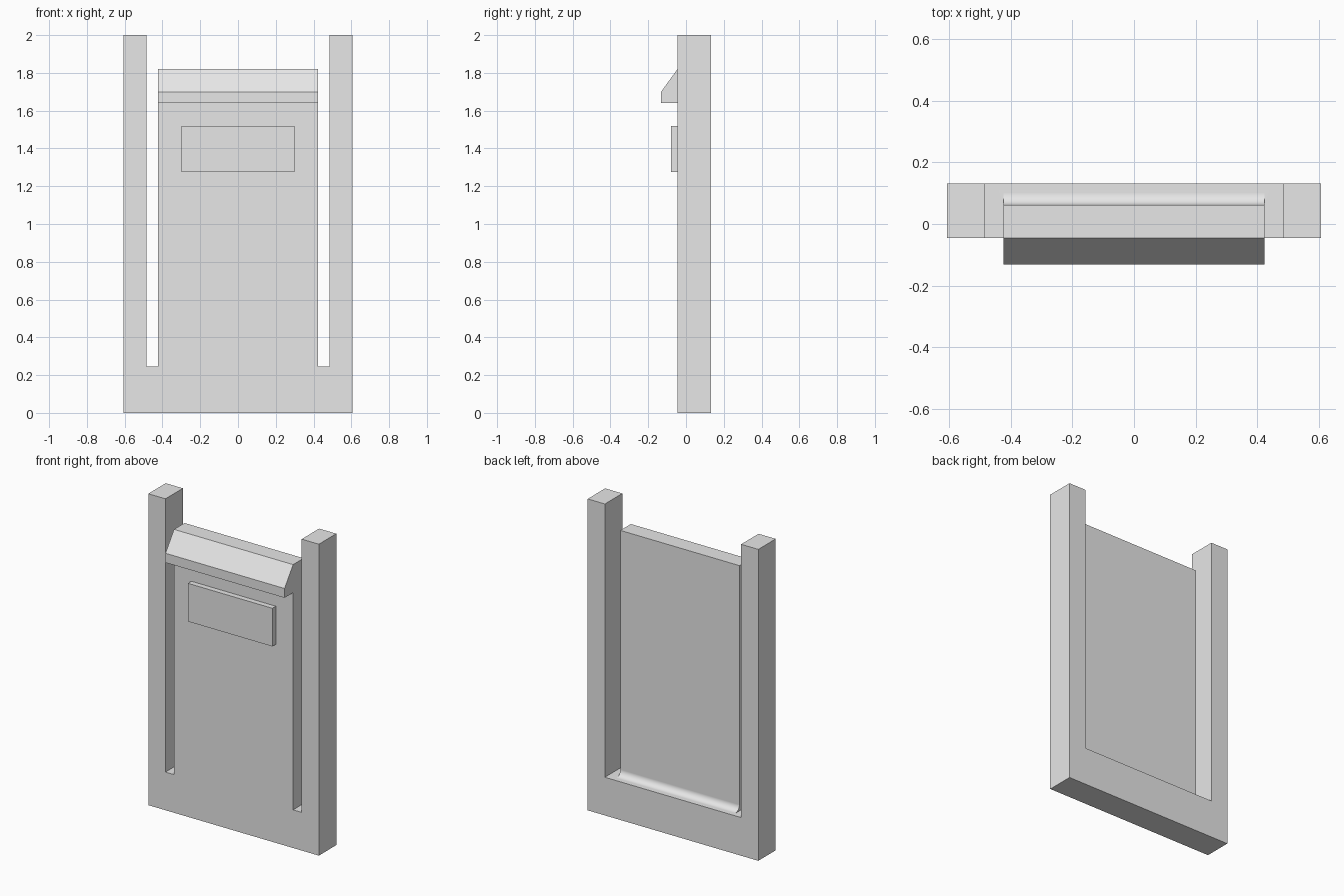
import bpy, bmesh, math
from mathutils import Vector

cube = bpy.data.objects.get("Cube")
if cube:
    bpy.data.objects.remove(cube, do_unlink=True)

GREY = (0.8, 0.8, 0.8, 1.0)
mat = bpy.data.materials.new("plain grey")
mat.use_nodes = True
mat.diffuse_color = GREY
mat.node_tree.nodes["Principled BSDF"].inputs["Base Color"].default_value = GREY

FRONT, BACK = -0.045, 0.132
TONGUE_BACK = 0.062
TONGUE_X, PLATE_X = 0.423, 0.3
SLOT_Z, FILLET = 0.245, 0.04


def prism(name, points, depth):
    """Extrude a closed outline of 3D points along a depth vector."""
    bm = bmesh.new()
    face = bm.faces.new([bm.verts.new(p) for p in points])
    ext = bmesh.ops.extrude_face_region(bm, geom=[face])
    moved = [g for g in ext["geom"] if isinstance(g, bmesh.types.BMVert)]
    bmesh.ops.translate(bm, verts=moved, vec=Vector(depth))
    bmesh.ops.recalc_face_normals(bm, faces=bm.faces)
    mesh = bpy.data.meshes.new(name)
    bm.to_mesh(mesh)
    bm.free()
    mesh.materials.append(mat)
    obj = bpy.data.objects.new(name, mesh)
    bpy.context.collection.objects.link(obj)
    return obj


# U-shaped frame: base bar with two side rails
half = [(0.606, 0), (0.606, 2), (0.484, 2), (0.484, SLOT_Z)]
outline = half + [(-x, z) for x, z in reversed(half)]
body = prism("clip_body", [(x, FRONT, z) for x, z in outline], (0, BACK - FRONT, 0))

# Springy tongue with a hooked tip and a rounded root behind it
side = [(FRONT, 0.1), (FRONT, 1.64), (-0.132, 1.64), (-0.132, 1.7),
        (FRONT, 1.82), (TONGUE_BACK, 1.82)]
for i in range(9):
    a = math.pi / 2 * i / 8
    side.append((TONGUE_BACK + FILLET * (1 - math.cos(a)),
                 SLOT_Z + FILLET * (1 - math.sin(a))))
side.append((TONGUE_BACK + FILLET, 0.1))
tongue = prism("tongue", [(-TONGUE_X, y, z) for y, z in side], (2 * TONGUE_X, 0, 0))

# Raised press plate on the tongue
corners = [(-PLATE_X, 1.275), (PLATE_X, 1.275), (PLATE_X, 1.52), (-PLATE_X, 1.52)]
prism("press_plate", [(x, -0.08, z) for x, z in corners], (0, 0.04, 0))

# Fuse the tongue into the frame
bpy.ops.object.select_all(action="DESELECT")
bpy.context.view_layer.objects.active = body
body.select_set(True)
fuse = body.modifiers.new("fuse", "BOOLEAN")
fuse.operation = "UNION"
fuse.solver = "EXACT"
fuse.object = tongue
bpy.ops.object.modifier_apply(modifier=fuse.name)
bpy.data.objects.remove(tongue, do_unlink=True)

# Merge flat neighbouring faces left by the union
bm = bmesh.new()
bm.from_mesh(body.data)
bmesh.ops.remove_doubles(bm, verts=bm.verts, dist=0.0001)
bmesh.ops.dissolve_limit(bm, angle_limit=math.radians(1), verts=bm.verts, edges=bm.edges)
bm.to_mesh(body.data)
bm.free()

# Smooth the rounded root only, keeping the large faces flat
bpy.ops.object.shade_smooth_by_angle(angle=math.radians(30))
weighted = body.modifiers.new("flat faces", "WEIGHTED_NORMAL")
weighted.keep_sharp = True
